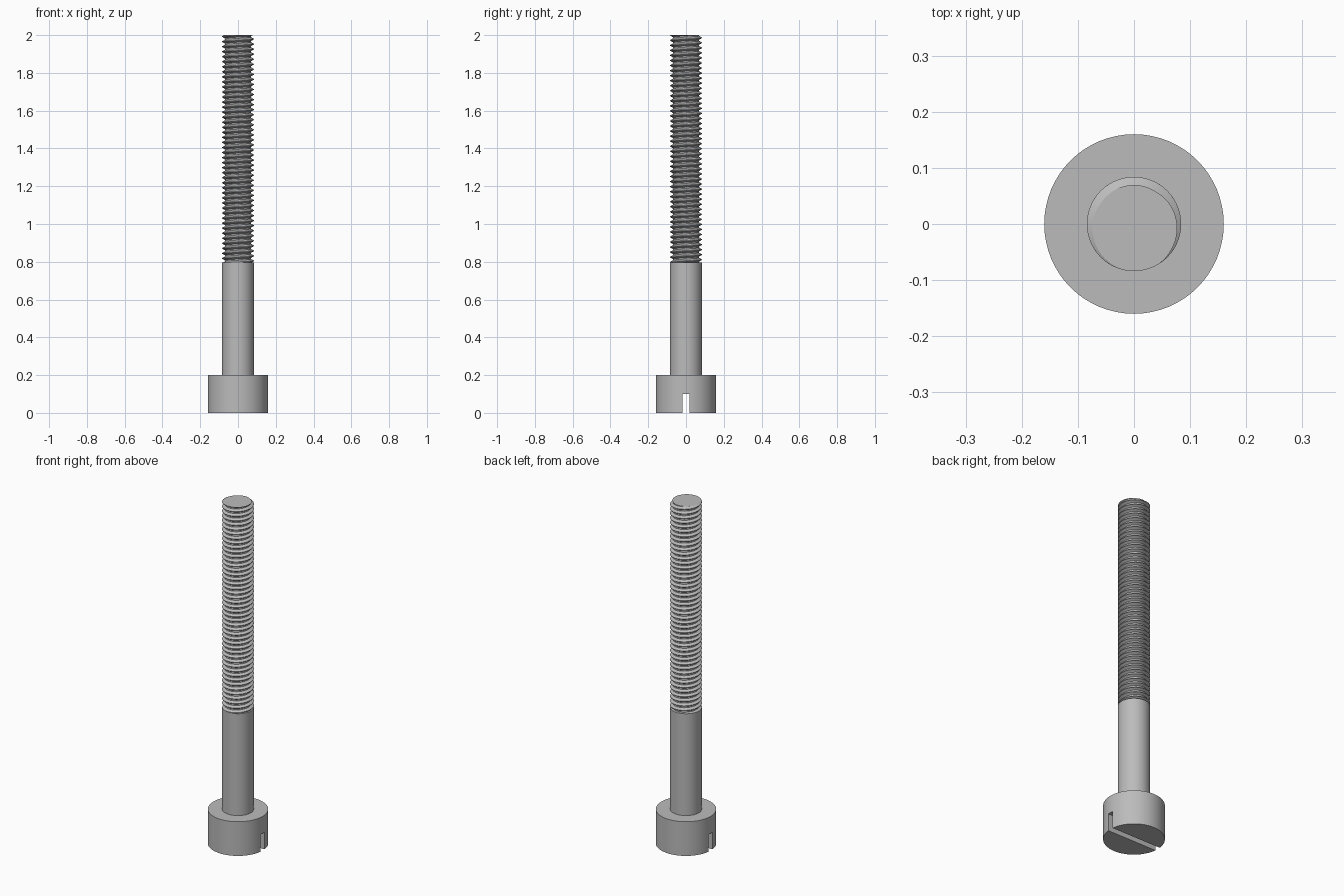
import bpy
import bmesh
import math

HEAD_R, HEAD_H = 0.16, 0.2
SHANK_R, SHANK_TOP, TOTAL = 0.084, 0.795, 2.0
PITCH, ROOT_R = 0.0267, 0.0695
SEG = 64

cube = bpy.data.objects.get("Cube")
if cube:
    bpy.data.objects.remove(cube, do_unlink=True)

steel = bpy.data.materials.new("grey steel")
steel.use_nodes = True
colour = (0.5, 0.5, 0.5, 1)
steel.diffuse_color = colour
steel.node_tree.nodes["Principled BSDF"].inputs["Base Color"].default_value = colour


def finish(obj, name, angle=30):
    """Name the part, colour it and smooth its round faces."""
    obj.name = name
    obj.data.name = name
    obj.data.materials.clear()
    obj.data.materials.append(steel)
    bpy.ops.object.select_all(action="DESELECT")
    obj.select_set(True)
    bpy.context.view_layer.objects.active = obj
    bpy.ops.object.shade_smooth_by_angle(angle=math.radians(angle))


def cylinder(radius, z0, z1):
    bpy.ops.mesh.primitive_cylinder_add(
        vertices=SEG, radius=radius, depth=z1 - z0, location=(0, 0, (z0 + z1) / 2))
    return bpy.context.object


# Head with a straight driver slot across its outer face
head = cylinder(HEAD_R, 0, HEAD_H)
bpy.ops.mesh.primitive_cube_add(size=1)
cutter = bpy.context.object
cutter.name = "slot_cutter"
cutter.scale = (0.5, 0.035, 0.2)
cutter.hide_render = True
slot = head.modifiers.new("slot", "BOOLEAN")
slot.operation = "DIFFERENCE"
slot.solver = "EXACT"
slot.object = cutter
bpy.context.view_layer.objects.active = head
bpy.ops.object.modifier_apply(modifier=slot.name)
bpy.data.objects.remove(cutter, do_unlink=True)
finish(head, "slotted_head")

# Plain shank
finish(cylinder(SHANK_R, HEAD_H, SHANK_TOP), "plain_shank")

# Thread: one pitch of the V profile swept up a right-handed helix
profile = [(-1 / 16, SHANK_R), (1 / 16, SHANK_R), (3 / 8, ROOT_R),
           (5 / 8, ROOT_R), (15 / 16, SHANK_R)]
turns = math.ceil((TOTAL - SHANK_TOP) / PITCH) + 4
crest_at_tip = math.radians(-80)
bm = bmesh.new()
previous = None
for i in range(turns * SEG + 1):
    turn = i / SEG - turns + 2
    a = crest_at_tip + turn * math.tau
    row = [bm.verts.new((r * math.cos(a), r * math.sin(a), TOTAL + (turn + t) * PITCH))
           for t, r in profile]
    if previous:
        for j in range(len(row) - 1):
            bm.faces.new((previous[j], row[j], row[j + 1], previous[j + 1]))
    previous = row
bmesh.ops.remove_doubles(bm, verts=bm.verts, dist=0.0002)

# Trim the thread at the shank and at the tip, then close the tip
for z, direction in ((SHANK_TOP, -1), (TOTAL, 1)):
    cut = bmesh.ops.bisect_plane(
        bm, geom=bm.verts[:] + bm.edges[:] + bm.faces[:], dist=1e-6,
        plane_co=(0, 0, z), plane_no=(0, 0, direction), clear_outer=True)
rim = [e for e in cut["geom_cut"] if isinstance(e, bmesh.types.BMEdge)]
bmesh.ops.contextual_create(bm, geom=rim)
bmesh.ops.recalc_face_normals(bm, faces=bm.faces)

mesh = bpy.data.meshes.new("thread")
bm.to_mesh(mesh)
bm.free()
thread = bpy.data.objects.new("thread", mesh)
bpy.context.collection.objects.link(thread)
finish(thread, "thread")
